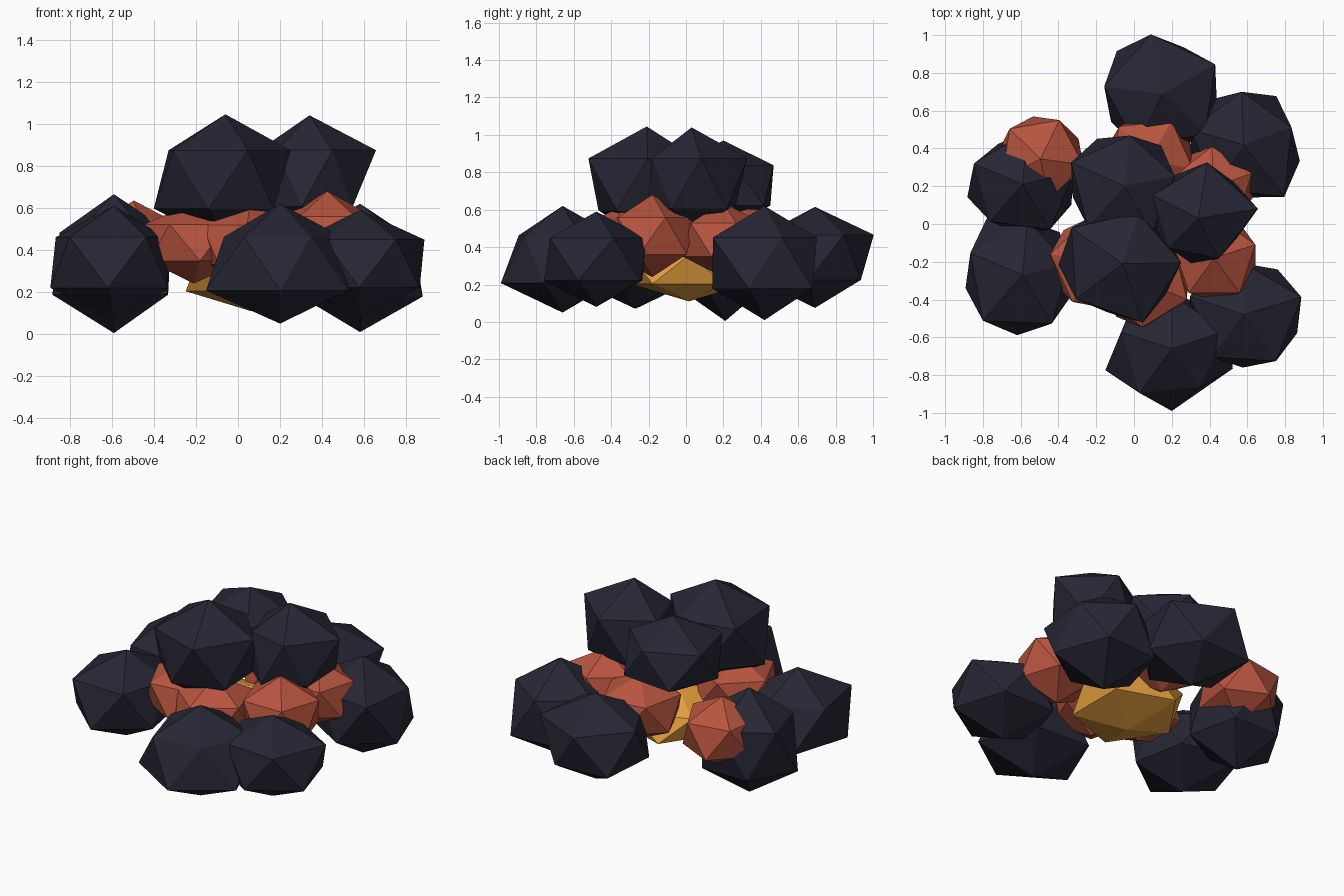
import bpy
from math import radians, degrees, atan2, hypot


def material(name, color):
    m = bpy.data.materials.new(name)
    m.diffuse_color = color
    return m


smoke = material("smoke_dark", (0.02, 0.02, 0.036, 1))
ember = material("ember_red", (0.48, 0.09, 0.05, 1))
glow = material("glow_amber", (0.82, 0.36, 0.05, 1))


def blob(name, mat, centre, height, spin, outline=None, rx=0, ry=0):
    """Flat-faced 20-sided puff, pole up and spun about z.
    outline gives the plan radius every 36 degrees for a lumpy shape."""
    bpy.ops.mesh.primitive_ico_sphere_add(
        subdivisions=1, radius=1, location=centre, rotation=(0, 0, radians(spin)))
    o = bpy.context.object
    o.name = name
    for v in o.data.vertices:
        c = v.co
        if outline and abs(c.z) < 0.9:
            r = outline[round(degrees(atan2(c.y, c.x)) / 36) % 10] / hypot(c.x, c.y)
            c.x, c.y = c.x * r, c.y * r
        elif not outline:
            c.x, c.y = c.x * rx, c.y * ry
        c.z *= height
    o.data.materials.append(mat)


# Glowing core
blob("glow_core", glow, (0.06, 0.015, 0.28), 0.17, 0, rx=0.345, ry=0.37)

# Ring of fire puffs: x, y, z, plan radius, height radius, spin
fire = [
    (-0.495, 0.345, 0.42, 0.255, 0.215, 64),
    (0.08, 0.34, 0.42, 0.265, 0.205, 60),
    (0.42, 0.195, 0.44, 0.24, 0.20, 20),
    (0.425, -0.18, 0.46, 0.255, 0.22, 18),
    (0.06, -0.31, 0.425, 0.265, 0.21, 50),
    (-0.21, -0.205, 0.435, 0.265, 0.195, 25),
]
for i, (x, y, z, r, h, a) in enumerate(fire):
    blob(f"fire_puff_{i + 1}", ember, (x, y, z), h, a, rx=r, ry=r)

# Ground smoke ring: centre, height radius, spin, outline radii in hundredths
ground = [
    ((0.15, 0.69, 0.345), 0.27, 29, (32, 27, 32, 33, 31, 31, 31, 31, 31, 29)),
    ((0.58, 0.42, 0.315), 0.305, 20, (27, 31, 28, 30, 29, 30, 28, 28, 35, 31)),
    ((0.20, -0.66, 0.335), 0.285, 18, (31, 30, 28, 33, 28, 37, 29, 33, 25, 34)),
    ((0.58, -0.48, 0.335), 0.255, 17, (32, 30, 27, 30, 30, 30, 28, 28, 30, 30)),
    ((-0.59, 0.21, 0.335), 0.33, 13, (28, 28, 28, 25, 28, 30, 26, 26, 28, 28)),
    ((-0.59, -0.27, 0.34), 0.27, 13, (25, 30, 29, 36, 30, 31, 32, 32, 30, 28)),
]
for i, (c, h, a, rim) in enumerate(ground):
    blob(f"ground_smoke_{i + 1}", smoke, c, h, a, [r / 100 for r in rim])

# Smoke cap on top
cap = [
    ((-0.05, 0.20, 0.73), 0.24, 12, (27, 29, 27, 29, 31, 28, 29, 29, 29, 28)),
    ((-0.06, -0.21, 0.735), 0.31, 1, (31, 27, 28, 30, 33, 34, 31, 27, 33, 28)),
    ((0.34, 0.03, 0.74), 0.30, 9, (32, 27, 30, 26, 27, 27, 22, 24, 24, 23)),
]
for i, (c, h, a, rim) in enumerate(cap):
    blob(f"cap_smoke_{i + 1}", smoke, c, h, a, [r / 100 for r in rim])
